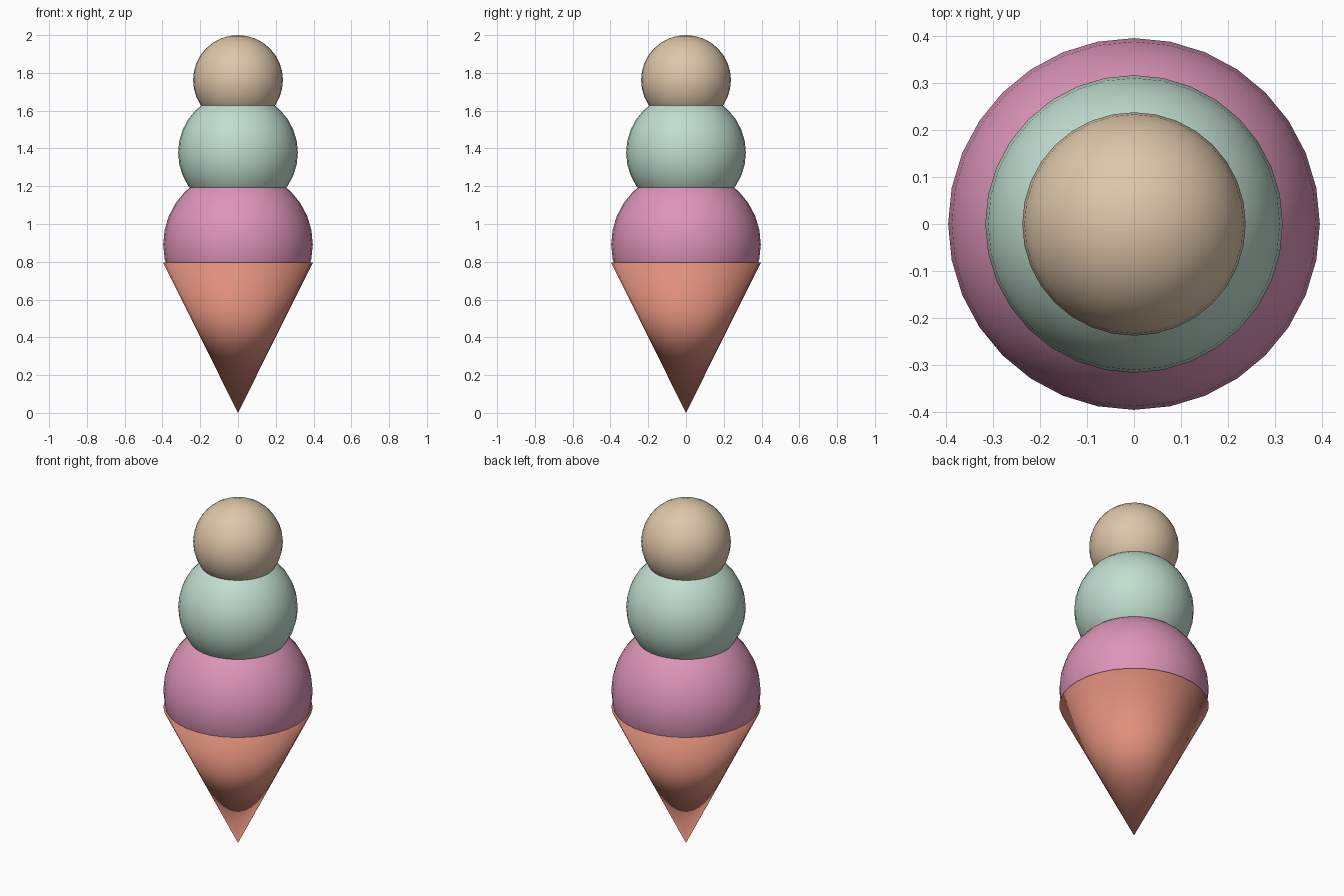
import bpy

if "Cube" in bpy.data.objects:
    bpy.data.objects.remove(bpy.data.objects["Cube"])

CONE_HEIGHT = 0.795
CONE_RADIUS = 0.396


def finish(name, color):
    obj = bpy.context.object
    obj.name = name
    bpy.ops.object.shade_smooth()
    mat = bpy.data.materials.new(name + "_color")
    mat.diffuse_color = (*color, 1)
    mat.use_nodes = True
    mat.node_tree.nodes["Principled BSDF"].inputs["Base Color"].default_value = mat.diffuse_color
    obj.data.materials.append(mat)
    return obj


# Wafer cone, tip down on the ground, smooth all over including the rim
bpy.ops.mesh.primitive_cone_add(
    vertices=32, radius1=0, radius2=CONE_RADIUS, depth=CONE_HEIGHT,
    location=(0, 0, CONE_HEIGHT / 2))
finish("wafer_cone", (0.75, 0.28, 0.20))

# Three stacked scoops: name, radius, centre height, colour
scoops = [
    ("bottom_scoop", 0.396, 0.892, (0.72, 0.30, 0.48)),
    ("middle_scoop", 0.317, 1.378, (0.53, 0.73, 0.62)),
    ("top_scoop", 0.238, 1.762, (0.73, 0.57, 0.40)),
]
for name, radius, z, color in scoops:
    bpy.ops.mesh.primitive_uv_sphere_add(
        segments=32, ring_count=16, radius=radius, location=(0, 0, z))
    finish(name, color)
